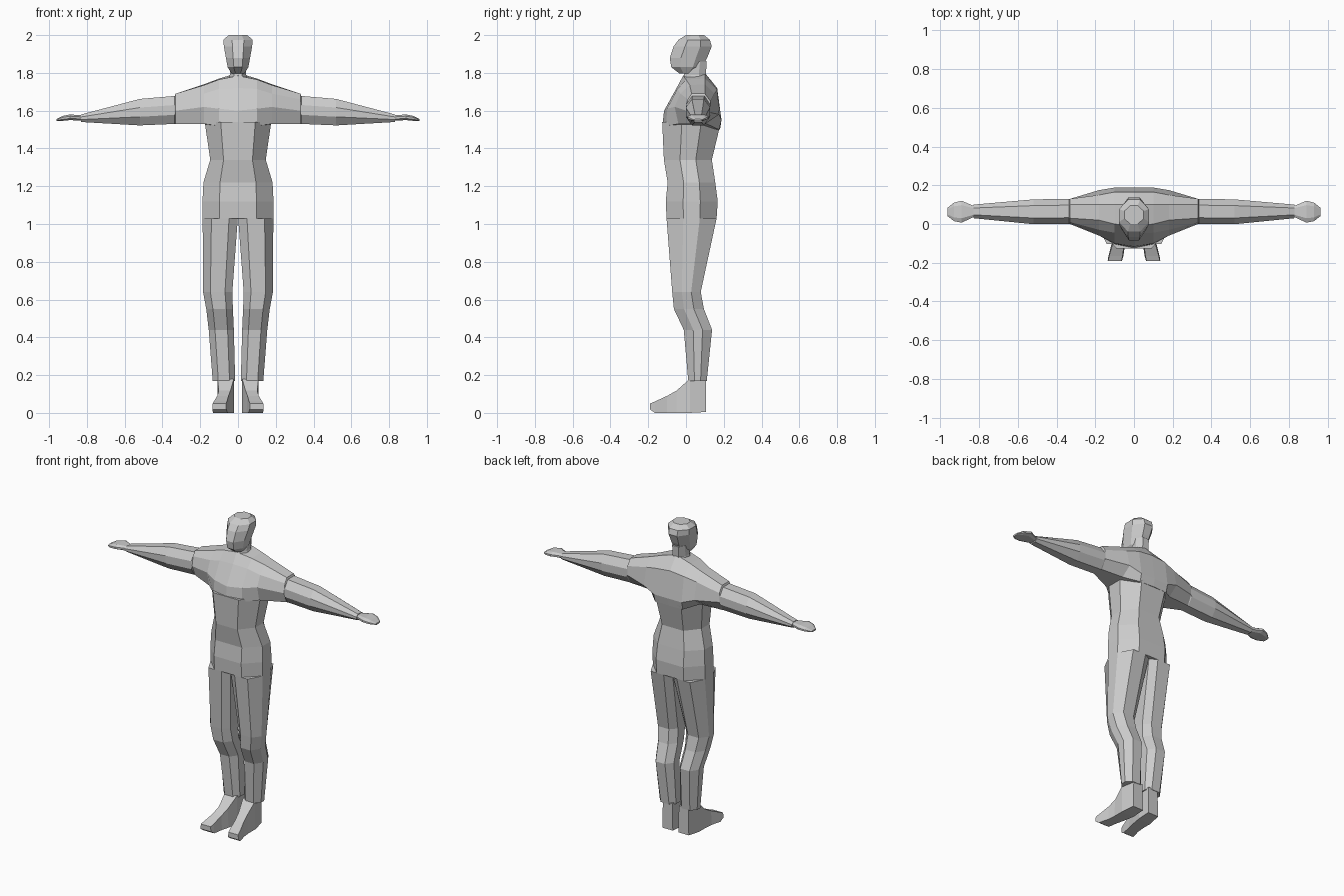
import bpy, bmesh


def ring(u0, u1, v0, v1, a=0.5, b=0.35, b_in=None):
    """Eight-sided section in a u/v box: a = flat share along u, b along v."""
    b_in = b if b_in is None else b_in
    cu, cv, hu, hv = (u0 + u1) / 2, (v0 + v1) / 2, (u1 - u0) / 2, (v1 - v0) / 2
    unit = [(-a, -1), (-1, -b_in), (-1, b_in), (-a, 1), (a, 1), (1, b), (1, -b), (a, -1)]
    return [(cu + hu * u, cv + hv * v) for u, v in unit]


def box(u0, u1, v0, v1, top=1.0):
    """Four-sided section, optionally narrowed at the top."""
    c, h = (u0 + u1) / 2, (u1 - u0) / 2 * top
    return [(u0, v0), (c - h, v1), (c + h, v1), (u1, v0)]


PLACE = {
    'x': lambda t, u, v: (t, u, v),
    'y': lambda t, u, v: (u, t, v),
    'z': lambda t, u, v: (u, v, t),
}


def loft(name, axis, sections, mirror=False, cap_start=True):
    """Skin a list of (position, section) along an axis."""
    bm = bmesh.new()
    rings = [[bm.verts.new(PLACE[axis](t, u, v)) for u, v in s] for t, s in sections]
    n = len(rings[0])
    for r0, r1 in zip(rings, rings[1:]):
        for i in range(n):
            j = (i + 1) % n
            bm.faces.new((r0[i], r0[j], r1[j], r1[i]))
    if cap_start:
        bm.faces.new(rings[0])
    bm.faces.new(rings[-1])
    bmesh.ops.recalc_face_normals(bm, faces=bm.faces)
    me = bpy.data.meshes.new(name)
    bm.to_mesh(me)
    bm.free()
    ob = bpy.data.objects.new(name, me)
    bpy.context.collection.objects.link(ob)
    if mirror:
        ob.modifiers.new("Mirror", 'MIRROR').use_axis = (True, False, False)
    return ob


# Torso from crotch to chest: height, half width, front, back
torso = [(1.03, .187, -.103, .162), (1.12, .188, -.107, .168), (1.22, .183, -.097, .155),
         (1.34, .147, -.117, .137), (1.54, .176, -.126, .185)]
loft("torso", 'z', [(z, ring(-w, w, f, k, .52, .33)) for z, w, f, k in torso])

# Chest, shoulders and arms in one sweep outwards from the centre line
chest = [
    (0, [(-.125, 1.52), (-.116, 1.60), (-.05, 1.72), (-.015, 1.785),
         (.10, 1.80), (.165, 1.72), (.188, 1.55), (.18, 1.50)]),
    (.10, [(-.105, 1.52), (-.10, 1.61), (-.045, 1.715), (0, 1.765),
           (.10, 1.77), (.165, 1.71), (.188, 1.55), (.175, 1.50)]),
    (.18, [(-.04, 1.53), (-.06, 1.62), (-.03, 1.69), (.02, 1.735),
           (.10, 1.74), (.15, 1.69), (.175, 1.58), (.11, 1.53)]),
    (.33, [(.03, 1.53), (0, 1.60), (.01, 1.66), (.03, 1.69),
           (.10, 1.69), (.13, 1.65), (.13, 1.59), (.10, 1.53)]),
    (.335, ring(.0, .13, 1.53, 1.678)),
    (.52, ring(-.001, .127, 1.522, 1.662)),
    (.83, ring(.03, .10, 1.54, 1.58)),
]
loft("shoulders_and_arms", 'x', chest, mirror=True, cap_start=False)

# Hands: flat mitts
hands = [(.82, .04, .09, 1.547, 1.575), (.89, .007, .12, 1.55, 1.58),
         (.93, .015, .11, 1.546, 1.572), (.962, .04, .085, 1.545, 1.555)]
loft("hands", 'x', [(x, ring(a, b, c, d, .6, .4)) for x, a, b, c, d in hands], mirror=True)

# Legs: height, inner x, outer x, front, back, inner flatness
legs = [(1.03, .001, .187, -.103, .162, .8), (.64, .03, .185, -.073, .078, .5),
        (.55, .027, .168, -.064, .095, .4), (.44, .022, .155, -.012, .138, .4),
        (.17, .015, .134, .012, .11, .4)]
loft("legs", 'z', [(z, ring(i, o, f, k, .5, .33, n)) for z, i, o, f, k, n in legs], mirror=True)

# Feet, toes turned slightly outwards
feet = [(.107, box(.02, .095, .005, .18, .9)), (.02, box(.02, .11, 0, .18, .95)),
        (-.05, box(.032, .11, 0, .118, .8)), (-.10, box(.045, .115, 0, .09, .85)),
        (-.165, box(.055, .132, 0, .06, .9)), (-.19, box(.062, .136, .018, .05, .95))]
loft("feet", 'y', feet, mirror=True)

# Neck
loft("neck", 'z', [(1.73, ring(-.06, .06, -.02, .12)), (1.79, ring(-.043, .043, -.01, .105)),
                   (1.86, ring(-.045, .045, 0, .11))])

# Head: height, half width, front, back
head = [(1.797, .034, -.035, .035), (1.83, .055, -.078, .085), (1.88, .064, -.086, .112),
        (1.94, .075, -.066, .136), (1.975, .077, -.04, .127), (2.0, .05, .0, .095)]
loft("head", 'z', [(z, ring(-w, w, f, k, .4, .4)) for z, w, f, k in head])
